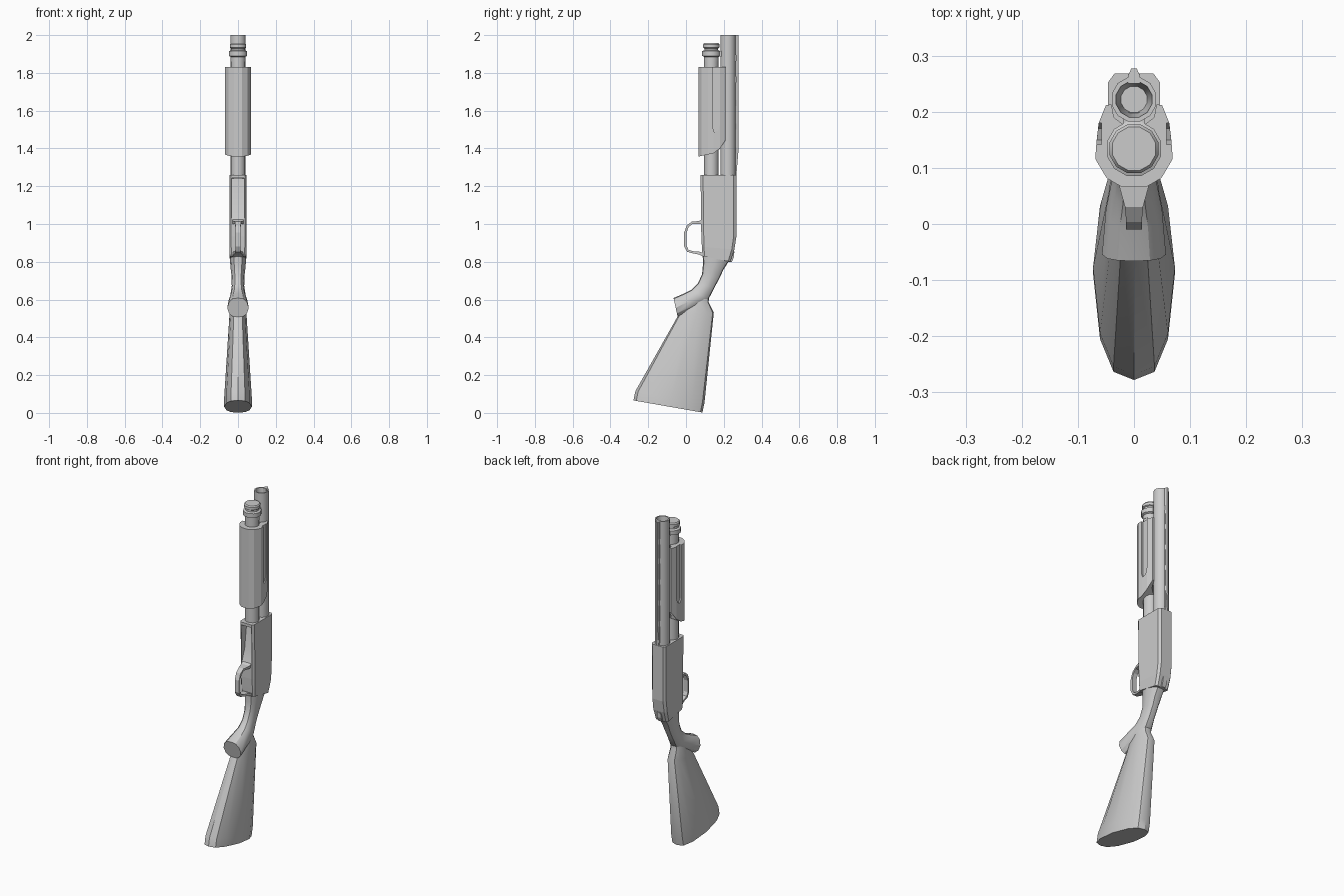
import bpy, bmesh, math

if "Cube" in bpy.data.objects:
    bpy.data.objects.remove(bpy.data.objects["Cube"])

# section shapes: (fraction from front to back, fraction of half width)
OVAL = [(0, 0), (.04, .5), (.2, .83), (.52, 1), (.82, .83), (.97, .5), (1, 0)]
SLAB = [(0, .78), (.07, 1), (.92, 1), (1, .76)]
RECT = [(0, 1), (1, 1)]


def build(name, rings, smooth=True):
    """Skin a row of equal rings and cap both ends."""
    bm = bmesh.new()
    loops = [[bm.verts.new(p) for p in r] for r in rings]
    n = len(loops[0])
    for a, b in zip(loops, loops[1:]):
        for i in range(n):
            j = (i + 1) % n
            bm.faces.new((a[i], a[j], b[j], b[i]))
    bm.faces.new(loops[0][::-1])
    bm.faces.new(loops[-1])
    bmesh.ops.recalc_face_normals(bm, faces=bm.faces)
    me = bpy.data.meshes.new(name)
    bm.to_mesh(me)
    bm.free()
    ob = bpy.data.objects.new(name, me)
    bpy.context.collection.objects.link(ob)
    if smooth:
        select(ob)
        bpy.ops.object.shade_smooth_by_angle(angle=math.radians(33))
    return ob


def select(ob):
    bpy.ops.object.select_all(action='DESELECT')
    ob.select_set(True)
    bpy.context.view_layer.objects.active = ob


def mirror(half):
    """Close a right-hand half outline across x = 0."""
    return half + [(-p[0],) + tuple(p[1:]) for p in reversed(half) if p[0] > 1e-6]


def loft(name, shape, sections, smooth=True):
    """Each section: front y, front z, back y, back z, half width."""
    rings = []
    for fy, fz, by, bz, w in sections:
        rings.append(mirror([(k * w, fy + t * (by - fy), fz + t * (bz - fz)) for t, k in shape]))
    return build(name, rings, smooth)


def lathe(name, cy, profile, n=12):
    """Round part about a vertical axis; profile: (radius, z)."""
    ang = [2 * math.pi * (i + .5) / n for i in range(n)]
    return build(name, [[(r * math.cos(a), cy + r * math.sin(a), z) for a in ang]
                        for r, z in profile])


def box(name, x, y, z):
    return build(name, [[(x[0], y[0], k), (x[1], y[0], k), (x[1], y[1], k), (x[0], y[1], k)]
                        for k in z], False)


def cut(ob, cutter):
    mod = ob.modifiers.new("cut", 'BOOLEAN')
    mod.operation = 'DIFFERENCE'
    mod.solver = 'EXACT'
    mod.object = cutter
    cutter.hide_render = True
    select(ob)
    bpy.ops.object.modifier_apply(modifier=mod.name)
    bpy.data.objects.remove(cutter)


# barrel with open muzzle, magazine tube and its ringed cap
lathe("barrel", .222, [(.041, 1.24), (.041, 2), (.033, 2), (.024, 1.9)])
lathe("magazine_tube", .134, [(.039, 1.24), (.039, 1.88)])
lathe("magazine_cap", .134, [(.04, 1.86), (.04, 1.885), (.05, 1.89), (.05, 1.915), (.038, 1.92),
                             (.038, 1.93), (.045, 1.934), (.045, 1.95), (.04, 1.957)])
box("barrel_bracket", (-.02, .02), (.16, .2), (1.887, 1.915))

# sighting rib: tapered strip on posts, sloping down to the receiver
RIB = [(0, 1), (1, .5)]
loft("rib", RIB, [(.255, 1.25, .266, 1.25, .013), (.262, 1.38, .277, 1.38, .01),
                  (.265, 2, .277, 2, .01)])
edges = [1.26, 1.39, 1.515, 1.64, 1.765, 1.88, 2.03]
for i, (a, b) in enumerate(zip(edges, edges[1:])):
    box(f"rib_post_{i}", (-.011, .011), (.25, .267), (a + .016, min(b - .016, 2)))

# pump fore-end: faceted prism with slanted rear and a groove on each side
half = [(.022, .066), (.049, .082), (.069, .116), (.067, .145), (.063, .18), (.05, .212),
        (.04, .213), (.036, .19), (.02, .178)]


def rear_z(y):
    return 1.357 + .022 * (y - .066) / .1 if y < .166 else 1.379 + (y - .166) * 1.5


ring = mirror(half)
fore_end = build("fore_end", [[(x, y, rear_z(y)) for x, y in ring],
                              [(x, y, 1.83) for x, y in ring]], False)
for s in (-1, 1):
    cutter = build("groove_cutter", [[(s * x, y, z) for y, z in
                   ((.142, 1.9), (.142, 1.51), (.15, 1.487), (.17, 1.495), (.18, 1.53), (.18, 1.9))]
                   for x in (.058, .1)], False)
    cut(fore_end, cutter)

# receiver with sloped loading port on its underside
receiver = loft("receiver", SLAB, [
    (.077, 1.26, .268, 1.26, .046), (.081, .935, .267, .935, .046),
    (.084, .88, .256, .865, .046), (.087, .83, .235, .8, .043)], False)
cut(receiver, loft("port_cutter", RECT, [
    (.05, 1.243, .13, 1.243, .033), (.05, 1.09, .11, 1.09, .033), (.05, 1.02, .083, 1.02, .033)]))

# tang safety button
loft("safety_button", RECT, [(.22, .855, .256, .855, .012), (.22, .83, .254, .825, .014),
                             (.2, .8, .243, .8, .012)], False)

# trigger guard loop, flaring where it meets the receiver
loft("trigger_guard", RECT, [
    (.095, 1.03, .095, 1.005, .03), (.07, 1.016, .074, 1.0, .027), (.03, 1.012, .033, 1.0, .016),
    (.004, .992, .013, .983, .014), (-.01, .955, .003, .953, .014),
    (-.01, .882, .003, .885, .014), (.006, .853, .013, .864, .014),
    (.035, .845, .036, .856, .015), (.07, .838, .072, .853, .024), (.095, .825, .095, .845, .03)], False)

# wrist curving into the flat-capped pistol grip
loft("wrist_and_grip", OVAL, [
    (.088, .84, .225, .8, .043), (.09, .79, .198, .758, .04), (.085, .735, .178, .715, .034),
    (.063, .685, .15, .662, .033), (.03, .652, .118, .6, .04), (-.01, .632, .06, .56, .05),
    (-.066, .608, -.044, .508, .057)])

# butt stock
loft("stock", OVAL, [
    (.03, .65, .122, .625, .033), (0, .61, .12, .585, .038), (-.042, .515, .147, .53, .045),
    (-.268, .115, .098, .055, .073), (-.278, .066, .087, .002, .073)])
